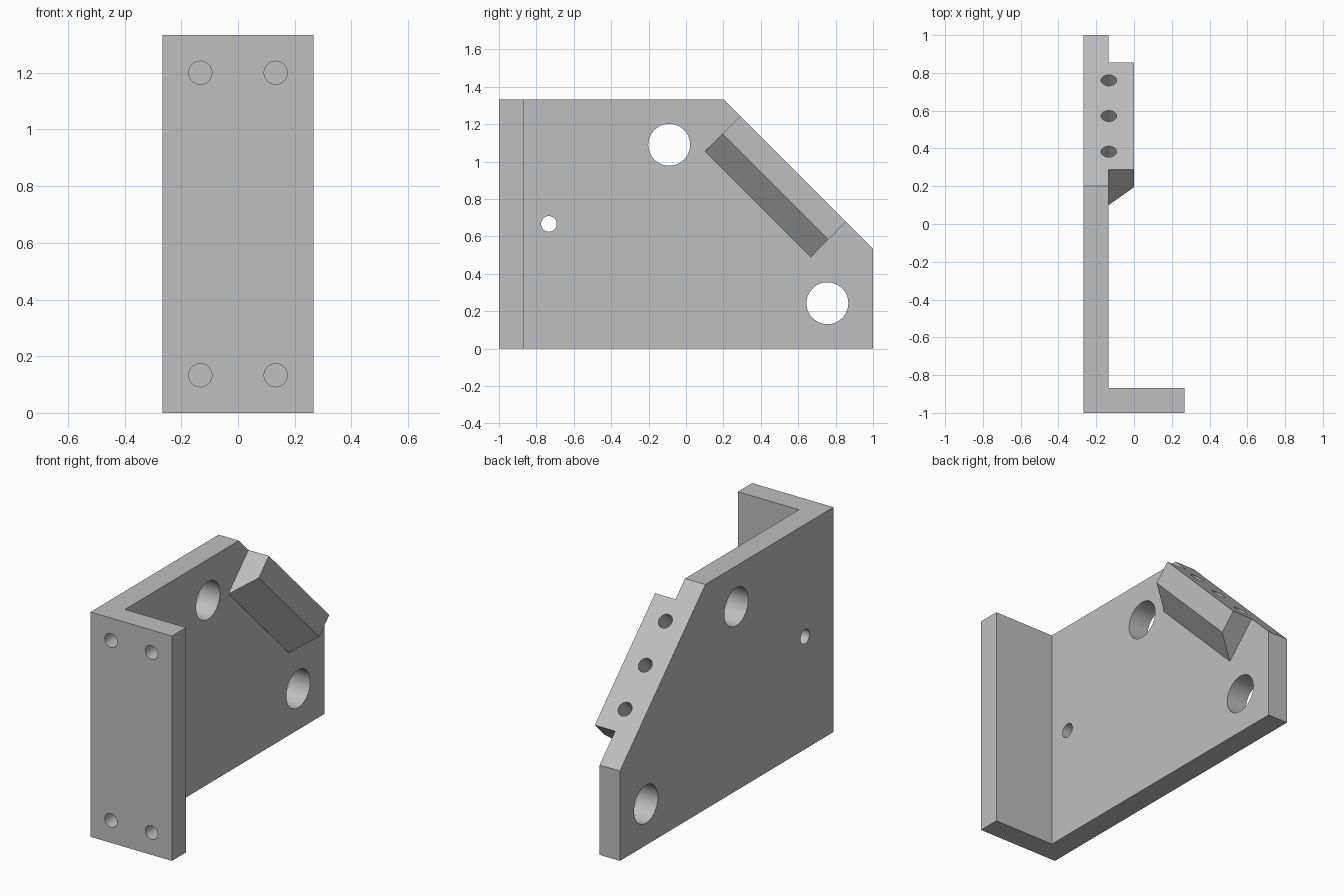
import bpy
import bmesh
import math
from mathutils import Matrix, Vector

if "Cube" in bpy.data.objects:
    bpy.data.objects.remove(bpy.data.objects["Cube"], do_unlink=True)

W, T, H = 0.267, 0.133, 1.333   # half width, wall thickness, height

grey = bpy.data.materials.new("plain grey")
grey.use_nodes = True
colour = (0.52, 0.52, 0.52, 1)
grey.diffuse_color = colour
grey.node_tree.nodes["Principled BSDF"].inputs["Base Color"].default_value = colour


def add_object(name, bm):
    bmesh.ops.recalc_face_normals(bm, faces=bm.faces[:])
    mesh = bpy.data.meshes.new(name)
    bm.to_mesh(mesh)
    bm.free()
    mesh.materials.append(grey)
    obj = bpy.data.objects.new(name, mesh)
    bpy.context.collection.objects.link(obj)
    return obj


def prism(name, outline, sweep):
    """Extrude a closed outline of 3D points along a vector."""
    bm = bmesh.new()
    face = bm.faces.new([bm.verts.new(p) for p in outline])
    new = bmesh.ops.extrude_face_region(bm, geom=[face])["geom"]
    verts = [g for g in new if isinstance(g, bmesh.types.BMVert)]
    bmesh.ops.translate(bm, verts=verts, vec=sweep)
    return add_object(name, bm)


def drill(start, end, radius):
    """Make a round cutter between two points."""
    a, b = Vector(start), Vector(end)
    turn = (b - a).to_track_quat("Z", "Y").to_matrix().to_4x4()
    bm = bmesh.new()
    bmesh.ops.create_cone(bm, cap_ends=True, segments=48, radius1=radius, radius2=radius,
                          depth=(b - a).length, matrix=Matrix.Translation((a + b) / 2) @ turn)
    obj = add_object("drill", bm)
    obj.hide_render = True
    return obj


def combine(body, tool, operation):
    mod = body.modifiers.new(operation, "BOOLEAN")
    mod.operation, mod.solver, mod.object = operation, "EXACT", tool
    bpy.context.view_layer.objects.active = body
    bpy.ops.object.modifier_apply(modifier=mod.name)
    bpy.data.objects.remove(tool, do_unlink=True)


# Side plate with the clipped upper back corner
side = [(-1, 0), (1, 0), (1, 0.533), (0.2, H), (-1, H)]
bracket = prism("bracket", [(-W, y, z) for y, z in side], (T, 0, 0))

# Front flange
flange = prism("flange", [(-W, -1, 0), (W, -1, 0), (W, T - 1, 0), (-W, T - 1, 0)], (0, 0, H))
combine(bracket, flange, "UNION")

# Wedge-shaped mounting block along the slope
s = math.sqrt(0.5)
along, inward = Vector((0, s, -s)), Vector((0, -s, -s))
top = Vector((0, 0.289, 1.244))
section = [(-W + 0.05, 0), (0, 0), (0, T), (-T, 2 * T), (-W + 0.05, 2 * T)]
block = prism("mounting_block", [top + Vector((x, 0, 0)) + inward * d for x, d in section],
              along * 0.8)
combine(bracket, block, "UNION")

# Flange screw holes
for x in (-T, T):
    for z in (T, H - T):
        combine(bracket, drill((x, -1.1, z), (x, T - 1, z), 0.041), "DIFFERENCE")

# Round holes through the side plate
for y, z, r in ((-0.09, 1.09, 0.112), (0.756, 0.243, 0.112), (-0.733, 0.667, 0.042)):
    combine(bracket, drill((-0.4, y, z), (-T + 0.05, y, z), r), "DIFFERENCE")

# Blind holes in the sloped face
for i in (-1, 0, 1):
    mouth = top + along * (0.4 + i * 0.267) + Vector((-T, 0, 0))
    combine(bracket, drill(mouth - inward * 0.1, mouth + inward * 0.2, 0.041), "DIFFERENCE")

bpy.ops.object.select_all(action="DESELECT")
bracket.select_set(True)
bpy.context.view_layer.objects.active = bracket
bpy.ops.object.shade_smooth_by_angle(angle=math.radians(30))
